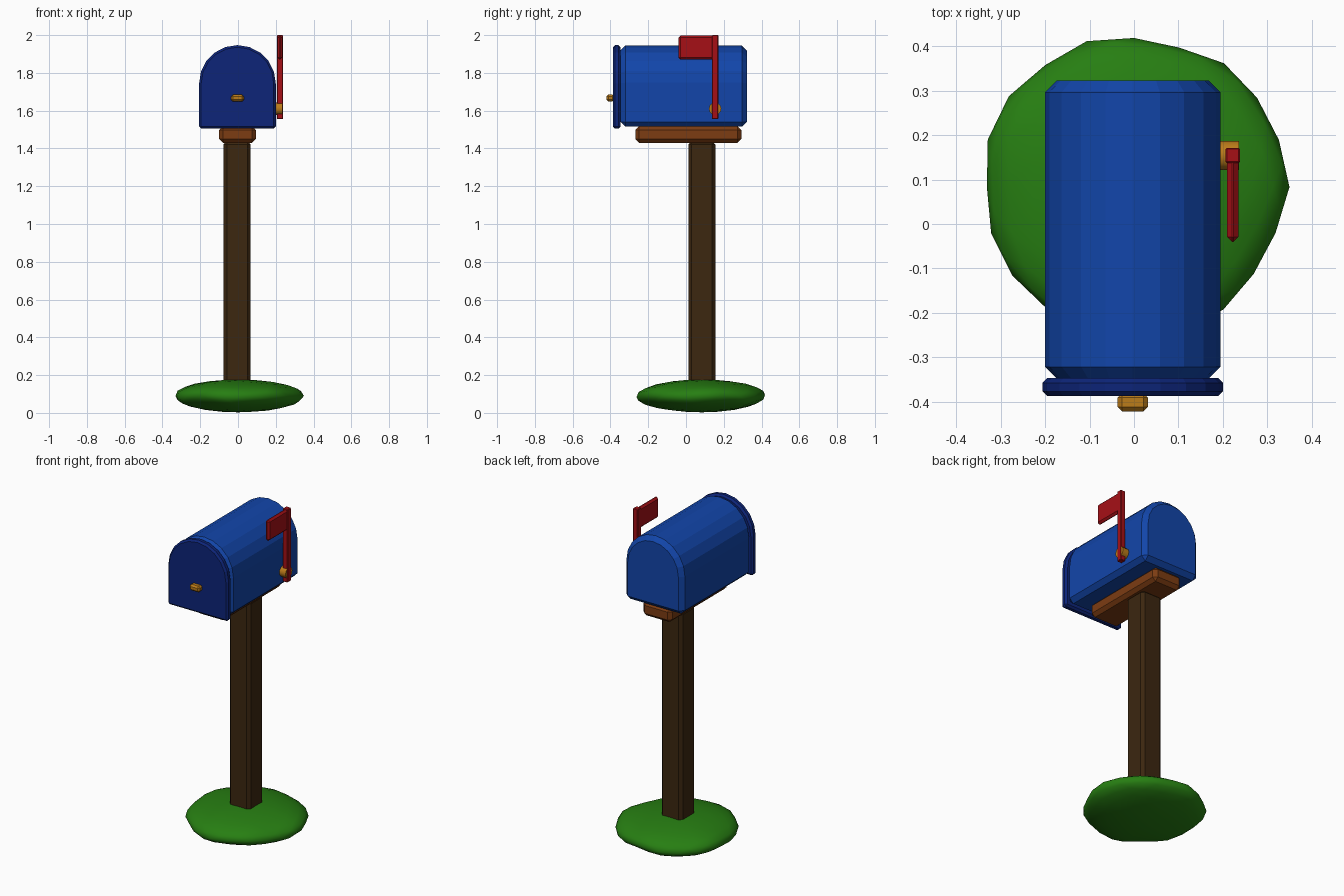
import bpy, bmesh, math

if "Cube" in bpy.data.objects:
    bpy.data.objects.remove(bpy.data.objects["Cube"])


def material(name, rgb):
    m = bpy.data.materials.new(name)
    m.diffuse_color = (*rgb, 1.0)
    m.use_nodes = True
    m.node_tree.nodes["Principled BSDF"].inputs["Base Color"].default_value = m.diffuse_color
    return m


BLUE = material("blue paint", (0.006, 0.06, 0.40))
NAVY = material("navy paint", (0.004, 0.018, 0.19))
RED = material("red paint", (0.38, 0.005, 0.008))
GOLD = material("brass", (0.50, 0.20, 0.01))
BOARD = material("warm wood", (0.20, 0.045, 0.006))
POST = material("dark wood", (0.045, 0.02, 0.005))
GRASS = material("grass green", (0.02, 0.21, 0.006))


def finish(bm, name, mat, bevel=0.0, smooth=None):
    """Turn a bmesh into a named object with an optional chamfer."""
    bmesh.ops.recalc_face_normals(bm, faces=bm.faces)
    me = bpy.data.meshes.new(name)
    bm.to_mesh(me)
    bm.free()
    me.materials.append(mat)
    ob = bpy.data.objects.new(name, me)
    bpy.context.collection.objects.link(ob)
    if bevel:
        mod = ob.modifiers.new("chamfer", 'BEVEL')
        mod.width = bevel
        mod.segments = 1
        mod.limit_method = 'ANGLE'
        mod.angle_limit = math.radians(40)
    if smooth:
        bpy.ops.object.select_all(action='DESELECT')
        ob.select_set(True)
        bpy.context.view_layer.objects.active = ob
        bpy.ops.object.shade_smooth_by_angle(angle=math.radians(smooth))
    return ob


def box(name, mat, x, y, z, bevel=0.0):
    """Box from (min, max) ranges."""
    bm = bmesh.new()
    bmesh.ops.create_cube(bm, size=1)
    for v in bm.verts:
        for i, (lo, hi) in enumerate((x, y, z)):
            v.co[i] = lo if v.co[i] < 0 else hi
    return finish(bm, name, mat, bevel)


def arch(name, mat, radius, base, spring, y0, y1, bevel, cx=-0.003, steps=10):
    """Round-topped profile extruded along y."""
    pts = [(cx - radius, base), (cx + radius, base)]
    for i in range(steps + 1):
        a = math.pi * i / steps
        pts.append((cx + radius * math.cos(a), spring + radius * math.sin(a)))
    bm = bmesh.new()
    face = bm.faces.new([bm.verts.new((px, y0, pz)) for px, pz in pts])
    ext = bmesh.ops.extrude_face_region(bm, geom=[face])
    for v in ext["geom"]:
        if isinstance(v, bmesh.types.BMVert):
            v.co.y = y1
    return finish(bm, name, mat, bevel)


# Grassy mound: flattened, slightly uneven ball
bm = bmesh.new()
bmesh.ops.create_icosphere(bm, subdivisions=3, radius=1)
for v in bm.verts:
    a = math.atan2(v.co.y, v.co.x)
    r = 0.340 + 0.006 * math.sin(3 * a + 0.6) + 0.006 * math.cos(7 * a)
    v.co = (v.co.x * r, v.co.y * r + 0.083,
            0.09 + v.co.z * 0.087 + 0.006 * math.sin(5 * a) * (1 - abs(v.co.z)))
finish(bm, "grass_mound", GRASS, smooth=60)

# Post and support board
box("post", POST, (-0.076, 0.067), (0.012, 0.155), (0.08, 1.44), 0.018)
box("support_board", BOARD, (-0.1, 0.094), (-0.268, 0.293), (1.43, 1.518), 0.02)

# Mailbox body and door
arch("mailbox_body", BLUE, 0.197, 1.515, 1.748, -0.347, 0.322, 0.026)
arch("mailbox_door", NAVY, 0.203, 1.505, 1.744, -0.387, -0.346, 0.011)
box("door_handle", GOLD, (-0.037, 0.031), (-0.421, -0.38), (1.648, 1.685), 0.01)

# Flag pivot, pole and panel
bm = bmesh.new()
bmesh.ops.create_cone(bm, cap_ends=True, segments=12, radius1=0.033, radius2=0.033, depth=0.055)
for v in bm.verts:
    v.co = (0.208 + v.co.z, 0.154 + v.co.x, 1.61 + v.co.y)
finish(bm, "flag_pivot", GOLD, smooth=40)
box("flag_pole", RED, (0.206, 0.238), (0.137, 0.171), (1.555, 2.0), 0.003)
box("flag_panel", RED, (0.209, 0.235), (-0.04, 0.150), (1.87, 1.998), 0.011)
